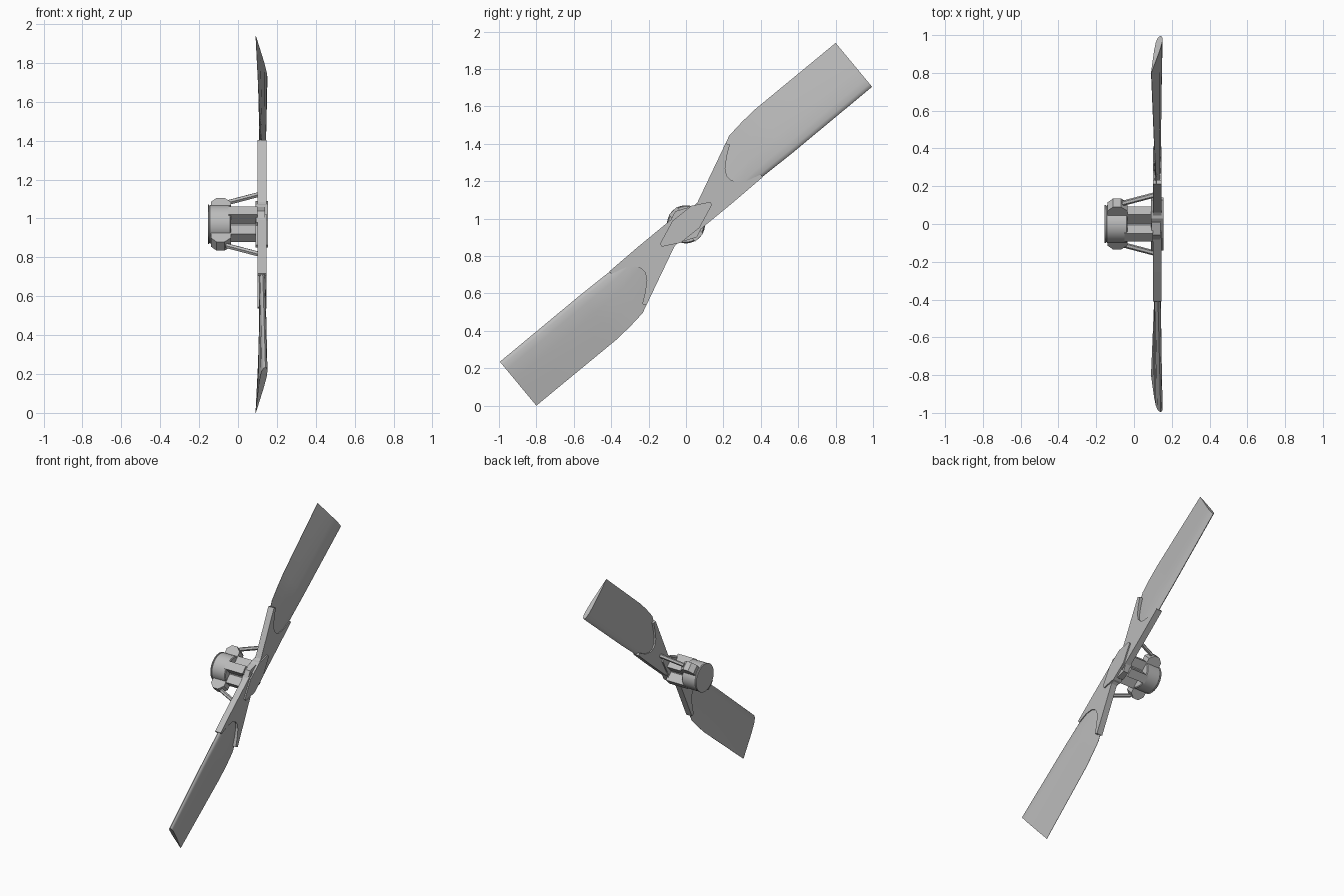
import bpy, bmesh
from math import cos, sin, pi, radians
from mathutils import Vector, Matrix

cube = bpy.data.objects.get("Cube")
if cube:
    bpy.data.objects.remove(cube)

grey = bpy.data.materials.new("rotor grey")
grey.use_nodes = True
grey.diffuse_color = (0.5, 0.5, 0.5, 1)
grey.node_tree.nodes["Principled BSDF"].inputs["Base Color"].default_value = (0.5, 0.5, 0.5, 1)

CENTRE_Z = 0.97
PITCH = radians(39.7)


def point(x, u, v, angle=PITCH):
    """Rotor-plane coordinates: u along the blade, v across it, x along the shaft."""
    return Vector((x, u * cos(angle) - v * sin(angle),
                   CENTRE_Z + u * sin(angle) + v * cos(angle)))


def loft(name, rings, smooth=False):
    """Skin matching rings of points and cap both ends."""
    bm = bmesh.new()
    loops = [[bm.verts.new(p) for p in ring] for ring in rings]
    n = len(loops[0])
    for a, b in zip(loops, loops[1:]):
        for i in range(n):
            j = (i + 1) % n
            bm.faces.new((a[i], a[j], b[j], b[i]))
    bm.faces.new(loops[0])
    bm.faces.new(loops[-1])
    bmesh.ops.recalc_face_normals(bm, faces=bm.faces)
    mesh = bpy.data.meshes.new(name)
    bm.to_mesh(mesh)
    bm.free()
    mesh.materials.append(grey)
    obj = bpy.data.objects.new(name, mesh)
    bpy.context.collection.objects.link(obj)
    if smooth:
        bpy.ops.object.select_all(action="DESELECT")
        obj.select_set(True)
        bpy.context.view_layer.objects.active = obj
        bpy.ops.object.shade_smooth_by_angle(angle=radians(35))
    return obj


def plate(name, outline, x0, x1, angle):
    return loft(name, [[point(x, u, v, angle) for u, v in outline] for x in (x0, x1)])


def turned(name, profile, sides):
    """Turn an (x, radius) profile around the shaft."""
    return loft(name, [[point(x, r * cos(2 * pi * i / sides), r * sin(2 * pi * i / sides))
                        for i in range(sides)] for x, r in profile], True)


def rod(name, start, end, radius, sides=6):
    turn = (end - start).to_track_quat("Z", "Y")
    ring = [turn @ Vector((radius * cos(2 * pi * i / sides), radius * sin(2 * pi * i / sides), 0))
            for i in range(sides)]
    return loft(name, [[p + c for c in ring] for p in (start, end)])


# Blade stations: u, trailing v, leading v, trailing x, leading x
stations = [(0.26, 0.112, -0.065, 0.121, 0.124), (0.37, 0.163, -0.065, 0.119, 0.125),
            (0.48, 0.217, -0.066, 0.116, 0.127), (0.58, 0.23, -0.068, 0.113, 0.129),
            (0.68, 0.237, -0.07, 0.109, 0.131), (1.235, 0.235, -0.07, 0.091, 0.141)]
# Aerofoil half thickness at fractions of the chord from the leading edge
foil = [(0, 0), (0.02, 0.008), (0.07, 0.014), (0.18, 0.017), (0.4, 0.015), (0.7, 0.008), (1, 0.001)]
section = foil + [(c, -t) for c, t in reversed(foil[1:])]

# Forked grip with a rounded notch
grip = [(0, -0.07), (0.27, -0.071), (0.477, -0.068), (0.477, -0.05), (0.40, -0.03),
        (0.352, 0.0), (0.335, 0.03), (0.333, 0.06), (0.353, 0.097), (0.40, 0.14),
        (0.452, 0.178), (0.44, 0.198), (0.12, 0.05), (0.0, 0.05)]

for label, angle in (("upper", PITCH), ("lower", PITCH + pi)):
    rings = []
    for u, vt, vl, xt, xl in stations:
        rings.append([point(xl + (xt - xl) * c + t, u, vl + (vt - vl) * c, angle)
                      for c, t in section])
    loft(label + "_blade", rings, True)
    plate(label + "_grip", grip, 0.1, 0.146, angle)

    # Pitch control lug and link behind each blade
    diagonal = angle + radians(45) - PITCH
    lug = [(-0.14, 0.13), (-0.14, 0.09), (-0.05, 0.07), (-0.035, 0.09),
           (-0.035, 0.13), (-0.07, 0.16), (-0.11, 0.16)]
    loft(label + "_control_lug",
         [[point(x, r, side, diagonal) for x, r in lug] for side in (-0.032, 0.032)])
    rod(label + "_pitch_link", point(-0.06, 0.155, 0, diagonal),
        point(0.11, 0.218, 0, diagonal), 0.014)

# Diamond hub cap with a raised centre
half = [(0.175, -0.008), (0.175, 0.01), (0.085, 0.058), (-0.045, 0.06)]
hub = half + [(-u, -v) for u, v in half]
plate("hub_plate", hub, 0.09, 0.155, PITCH)
plate("hub_collar", [(0.09 * cos(i * pi / 4), 0.09 * sin(i * pi / 4)) for i in range(8)],
      0.092, 0.14, PITCH)

# Drive housing, shaft and the four guide bars
turned("drive_housing", [(-0.155, 0.102), (-0.148, 0.102), (-0.148, 0.096),
                         (-0.143, 0.1), (-0.04, 0.1), (-0.035, 0.095)], 32)
turned("drive_shaft", [(-0.05, 0.048), (0.11, 0.048)], 12)
for k in range(4):
    plate("guide_bar_%d" % (k + 1), [(0.03, -0.03), (0.1, -0.03), (0.1, 0.03), (0.03, 0.03)],
          -0.05, 0.1, pi / 4 + k * pi / 2)
